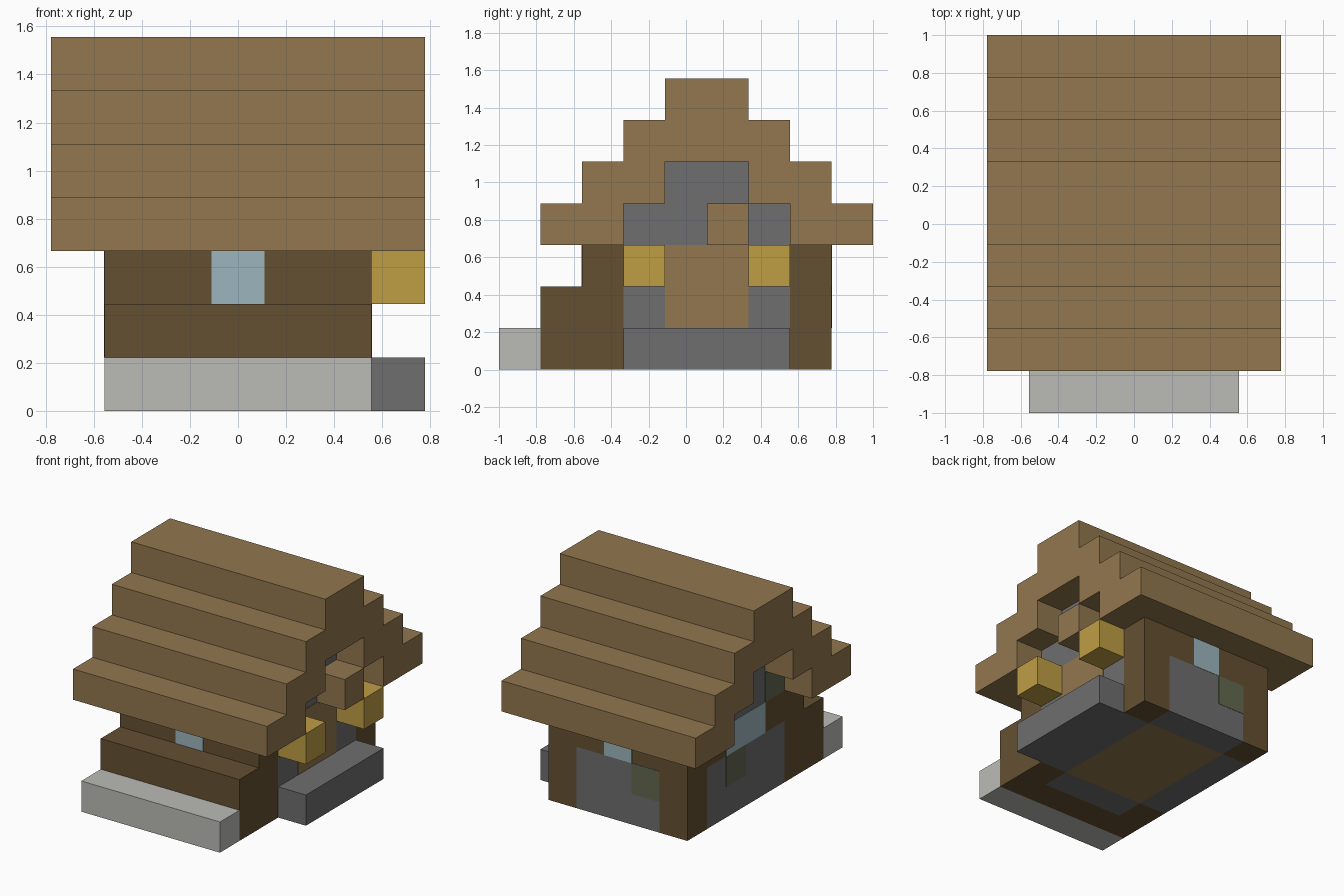
import bpy
import bmesh
from mathutils import Vector

if "Cube" in bpy.data.objects:
    bpy.data.objects.remove(bpy.data.objects["Cube"])

U = 2 / 9                      # one block
ORIGIN = Vector((3.5, 4.5, 0))  # block coordinates of the centre of the base


def material(name, rgb):
    """Flat colour given as 0-255 sRGB, stored linear."""
    lin = [((c / 255 + 0.055) / 1.055) ** 2.4 for c in rgb]
    m = bpy.data.materials.new(name)
    m.use_nodes = True
    m.diffuse_color = (*lin, 1)
    bsdf = m.node_tree.nodes["Principled BSDF"]
    bsdf.inputs["Base Color"].default_value = (*lin, 1)
    bsdf.inputs["Roughness"].default_value = 0.9
    return m


plank = material("plank brown", (146, 119, 78))
log = material("dark log brown", (101, 80, 50))
stone = material("stone grey", (110, 110, 110))
moss = material("mossy stone", (99, 104, 80))
pale = material("pale stone", (187, 188, 183))
glass = material("window blue", (156, 182, 189))
gold = material("lantern gold", (191, 157, 69))


def finish(name, bm, mat):
    bmesh.ops.recalc_face_normals(bm, faces=bm.faces)
    me = bpy.data.meshes.new(name)
    bm.to_mesh(me)
    bm.free()
    me.materials.append(mat)
    ob = bpy.data.objects.new(name, me)
    bpy.context.collection.objects.link(ob)
    return ob


def block(name, mat, x, y, z):
    """Box spanning the given block ranges."""
    bm = bmesh.new()
    bmesh.ops.create_cube(bm, size=1)
    for v in bm.verts:
        corner = [r[0] if c < 0 else r[1] for c, r in zip(v.co, (x, y, z))]
        v.co = (Vector(corner) - ORIGIN) * U
    return finish(name, bm, mat)


def plate(name, mat, axis, at, side, a, b):
    """Thin painted panel on a wall whose outside faces side * axis."""
    depth = tuple(sorted((at - side * 0.01, at + side * 0.01)))
    spans = (depth, a, b) if axis == "x" else (a, depth, b)
    return block(name, mat, *spans)


# Stepped roof: outer stairs, then the stepped arch underneath
outer = []
for i in range(4):
    outer += [(1 + i, 3 + i), (1 + i, 4 + i)]
inner = [(3, 3), (3, 4), (4, 4), (4, 5)]
mirror = lambda pts: [(10 - y, z) for y, z in reversed(pts)]
profile = outer + mirror(outer) + mirror(inner)[::-1] + inner[::-1]
bm = bmesh.new()
ring = [bm.verts.new((Vector((0, y, z)) - ORIGIN) * U) for y, z in profile]
face = bm.faces.new(ring)
grown = bmesh.ops.extrude_face_region(bm, geom=[face])
bmesh.ops.translate(bm, vec=(7 * U, 0, 0),
                    verts=[g for g in grown["geom"] if isinstance(g, bmesh.types.BMVert)])
finish("stepped_roof", bm, plank)

# Corner posts
for xn, x in (("right", 1), ("left", 5)):
    for yn, y in (("front", 2), ("back", 7)):
        block(f"{yn}_{xn}_post", log, (x, x + 1), (y, y + 1), (0, 3))

# Front and back walls with log beam and small window
for name, y, face_y, side in (("front", 2, 2, -1), ("back", 7, 8, 1)):
    block(name + "_wall", stone, (2, 5), (y, y + 1), (0, 2))
    block(name + "_beam", log, (2, 5), (y, y + 1), (2, 3))
    plate(name + "_window", glass, "y", face_y, side, (3, 4), (2, 3))

# Side walls with log beam and gable
for name, x in (("right", 1), ("left", 5)):
    block(name + "_wall", stone, (x, x + 1), (3, 7), (0, 2))
    block(name + "_beam", log, (x, x + 1), (3, 7), (2, 3))
    block(name + "_gable_lower", stone, (x, x + 1), (3, 7), (3, 4))
    block(name + "_gable_upper", stone, (x, x + 1), (4, 6), (4, 5))
plate("side_window", glass, "x", 1, -1, (4, 6), (2, 3))
plate("door", plank, "x", 6, 1, (4, 6), (1, 3))

# Mossy stones
plate("back_moss", moss, "y", 8, 1, (2, 3), (1, 2))
plate("side_moss", moss, "x", 1, -1, (5, 6), (1, 2))
plate("gable_moss", moss, "x", 1, -1, (3, 4), (3, 4))

# Floor, front ledge and bench
block("floor", plank, (2, 5), (3, 7), (0, 1))
block("front_ledge", log, (1, 6), (1, 2), (0, 2))
block("front_bench", pale, (1, 6), (0, 1), (0, 1))

# Entrance: step, lanterns and sign block over the door
block("door_step", stone, (6, 7), (3, 7), (0, 1))
for name, y in (("front", 3), ("back", 6)):
    block(name + "_lantern", gold, (6, 7), (y, y + 1), (2, 3))
block("sign_block", plank, (6, 7), (5, 6), (3, 4))
